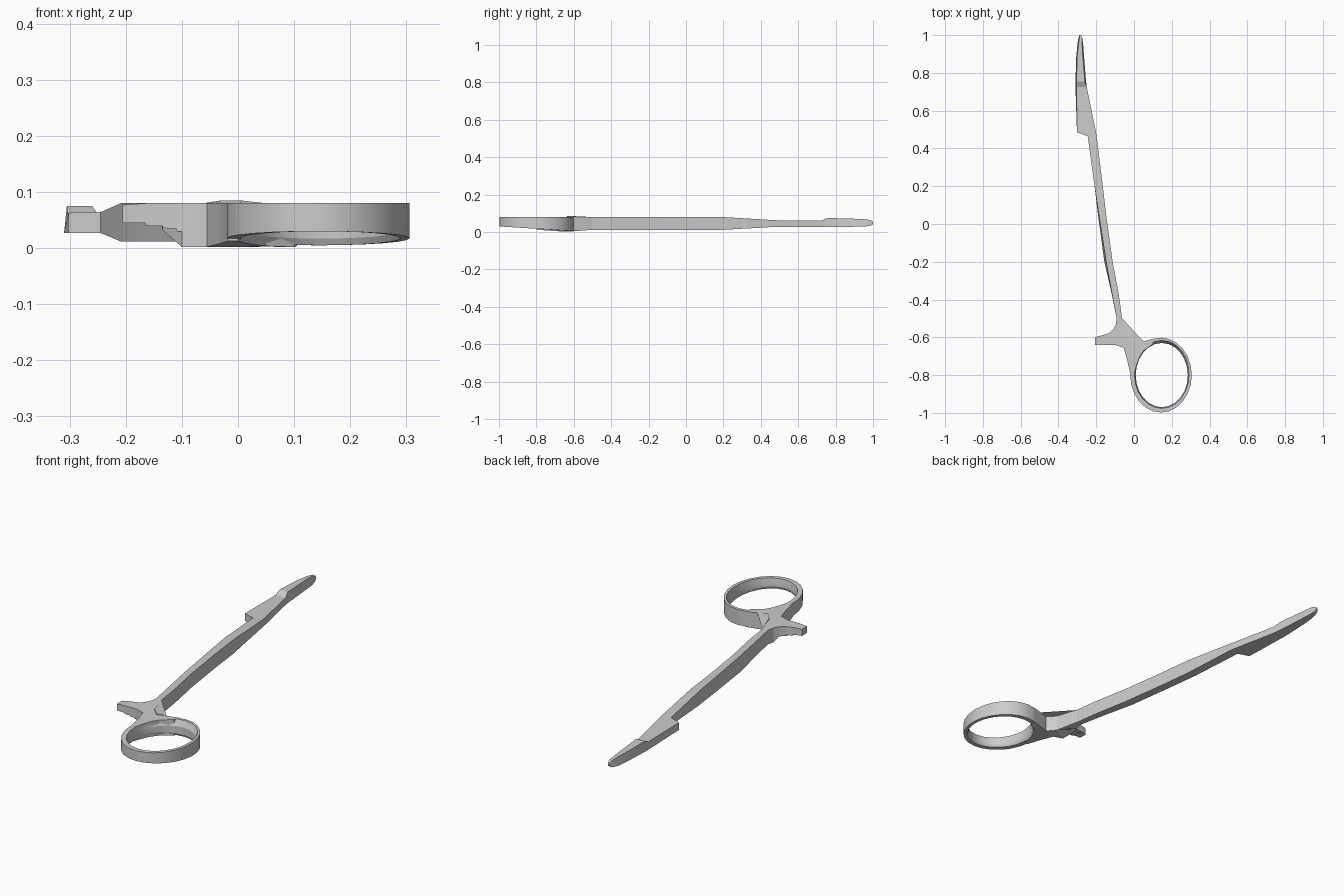
import bpy, bmesh, math

if "Cube" in bpy.data.objects:
    bpy.data.objects.remove(bpy.data.objects["Cube"])


def finish(name, bm):
    bmesh.ops.recalc_face_normals(bm, faces=bm.faces)
    mesh = bpy.data.meshes.new(name)
    bm.to_mesh(mesh)
    bm.free()
    ob = bpy.data.objects.new(name, mesh)
    bpy.context.collection.objects.link(ob)
    return ob


def loft(name, sections, closed=False):
    """Skin a list of equal-length point loops; cap the ends unless closed."""
    bm = bmesh.new()
    loops = [[bm.verts.new(p) for p in s] for s in sections]
    n = len(loops[0])
    count = len(loops) if closed else len(loops) - 1
    for i in range(count):
        a, b = loops[i], loops[(i + 1) % len(loops)]
        for j in range(n):
            k = (j + 1) % n
            bm.faces.new((a[j], a[k], b[k], b[j]))
    if not closed:
        bm.faces.new(loops[0])
        bm.faces.new(loops[-1])
    return finish(name, bm)


# Shank and jaw: y, left x, right x, bottom z, top z, inset of the top-left edge
rows = [
    (-0.58, -0.085, -0.045, 0.013, 0.079, 0.0),
    (-0.50, -0.092, -0.063, 0.012, 0.080, 0.0),
    (-0.37, -0.118, -0.081, 0.012, 0.080, 0.002),
    (-0.20, -0.157, -0.113, 0.012, 0.080, 0.010),
    (0.03, -0.188, -0.145, 0.012, 0.080, 0.005),
    (0.20, -0.209, -0.165, 0.012, 0.080, 0.0),
    (0.465, -0.245, -0.198, 0.027, 0.064, 0.0),
    (0.485, -0.302, -0.201, 0.027, 0.063, 0.0),
    (0.725, -0.310, -0.250, 0.027, 0.061, 0.006),
    (0.755, -0.310, -0.254, 0.027, 0.075, 0.005),
    (0.88, -0.306, -0.264, 0.028, 0.072, 0.005),
    (0.95, -0.300, -0.269, 0.029, 0.069, 0.006),
    (0.985, -0.294, -0.274, 0.033, 0.064, 0.005),
    (1.0, -0.289, -0.279, 0.042, 0.055, 0.002),
]
body = loft("shank_and_jaw", [
    [(l, y, b), (r, y, b),
     (r - (0.006 if y > 0.73 else 0) * (y < 0.98), y, t), (l + c, y, t)]
    for y, l, r, b, t, c in rows])

# Ratchet arm with stepped underside: x, half-open y range, bottom z
arm_rows = [(-0.206, -0.64, -0.60, 0.045)]
steps = [(-0.165, 0.045, 0.040), (-0.135, 0.039, 0.036),
         (-0.110, 0.034, 0.030), (-0.090, 0.029, 0.027)]
for x, z0, z1 in steps:
    back = -0.60 + (x + 0.206) * 0.3
    arm_rows += [(x, -0.64, back, z0), (x + 0.001, -0.64, back, z1)]
arm_rows.append((-0.06, -0.64, -0.56, 0.026))
arm = loft("ratchet_arm", [
    [(x, a, b), (x, c, b), (x, c, 0.080 if x > -0.2 else 0.077),
     (x, a, 0.080 if x > -0.2 else 0.077)]
    for x, a, c, b in arm_rows])

# Neck web that joins shank, arm and ring
outline = [(-0.092, -0.50), (-0.097, -0.535), (-0.112, -0.56), (-0.135, -0.58),
           (-0.10, -0.64), (-0.055, -0.655), (-0.035, -0.725), (-0.018, -0.80),
           (0.0, -0.80), (0.013, -0.75), (0.027, -0.71), (0.05, -0.672),
           (0.10, -0.636), (0.105, -0.606), (0.05, -0.622), (0.005, -0.637),
           (-0.03, -0.60), (-0.062, -0.50)]


def under(x, y):
    if x < -0.105:
        return 0.033
    return 0.012 - 0.01 * min(1, (-0.5 - y) / 0.13) + max(0, -0.65 - y) * 0.07


def over(x, y):
    return 0.085 if -0.05 < x < 0.01 and -0.68 < y < -0.59 else 0.080


bm = bmesh.new()
low = [bm.verts.new((x, y, under(x, y))) for x, y in outline]
high = [bm.verts.new((x, y, over(x, y))) for x, y in outline]
caps = [bm.faces.new(low[::-1]), bm.faces.new(high)]
for i in range(len(outline)):
    j = (i + 1) % len(outline)
    bm.faces.new((low[i], low[j], high[j], high[i]))
bmesh.ops.triangulate(bm, faces=caps)
neck = finish("neck", bm)

# Finger ring: tilted underside and a hollow inner wall that flares upward
ring_sections = []
N = 24
for i in range(N):
    a = 2 * math.pi * i / N
    c, s = math.cos(a), math.sin(a)

    def at(rx, ry, cx=0.143):
        return cx + rx * c, -0.80 + ry * s

    bottom = 0.030 - 0.025 * (s + 1) / 2
    flare = 0.006 + 0.008 * max(0, s)
    ox, oy = at(0.163, 0.198)
    tx, ty = at(0.138 + flare, 0.170 + flare, 0.147)
    mx, my = at(0.138, 0.170, 0.147)
    bx, by = at(0.143, 0.176, 0.147)
    ring_sections.append([(ox, oy, bottom), (ox, oy, 0.080), (tx, ty, 0.080),
                          (mx, my, 0.052), (mx, my, bottom + 0.012), (bx, by, bottom)])
ring = loft("finger_ring", ring_sections, closed=True)

# Join the parts into one solid
for part in (neck, arm, ring):
    mod = body.modifiers.new("union_" + part.name, 'BOOLEAN')
    mod.operation = 'UNION'
    mod.solver = 'EXACT'
    mod.object = part
bpy.context.view_layer.objects.active = body
body.select_set(True)
for mod in list(body.modifiers):
    bpy.ops.object.modifier_apply(modifier=mod.name)
for part in (neck, arm, ring):
    bpy.data.objects.remove(part, do_unlink=True)
body.name = "clamp_half"
bpy.ops.object.shade_smooth_by_angle(angle=math.radians(20))
